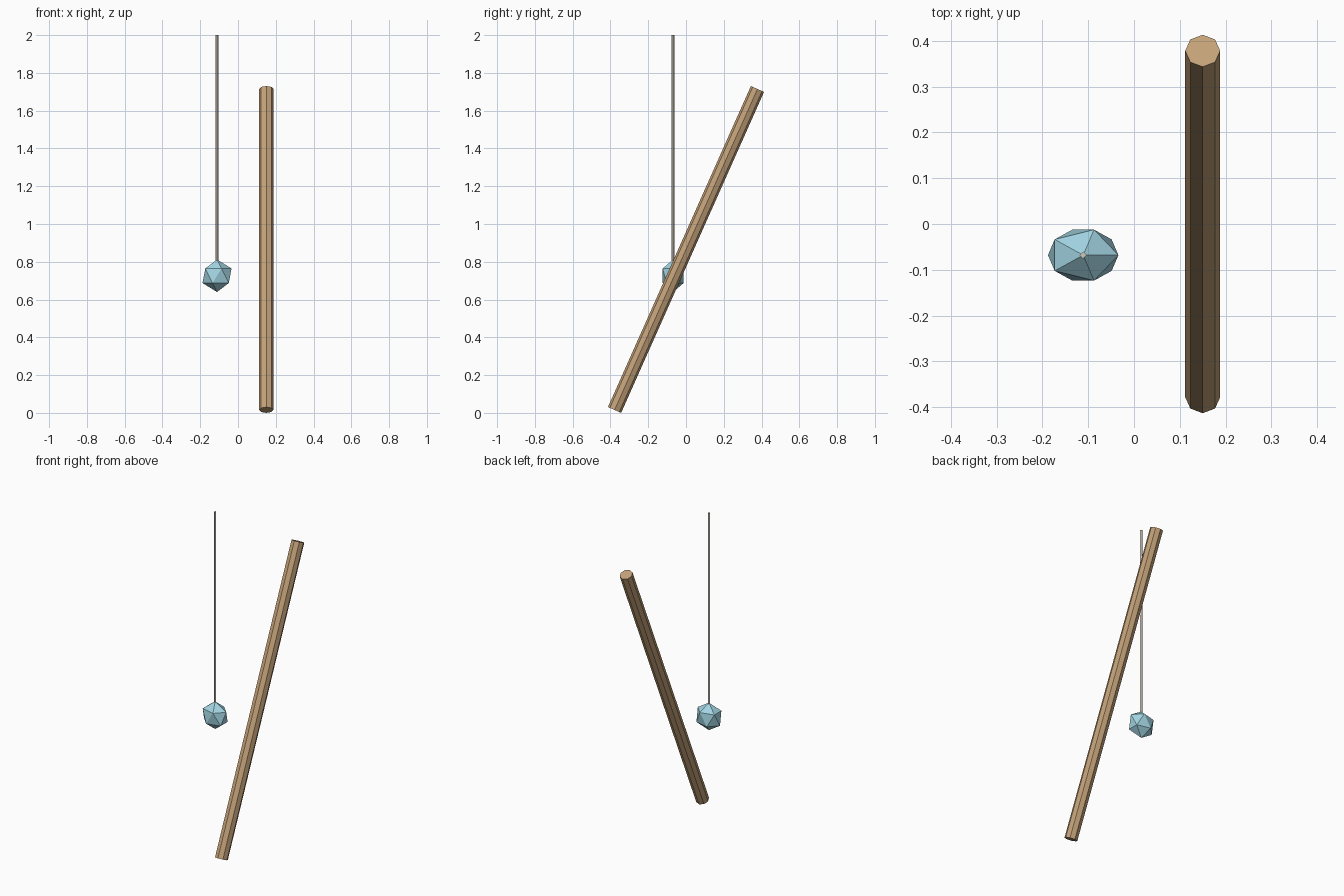
import bpy
from math import radians, sin, cos

if "Cube" in bpy.data.objects:
    bpy.data.objects.remove(bpy.data.objects["Cube"])


def paint(name, color):
    obj = bpy.context.object
    obj.name = name
    mat = bpy.data.materials.new(name + "_colour")
    mat.diffuse_color = (*color, 1)
    mat.use_nodes = True
    mat.node_tree.nodes["Principled BSDF"].inputs["Base Color"].default_value = mat.diffuse_color
    obj.data.materials.append(mat)
    return obj


def rod(name, sides, radius, length, centre, tilt, color):
    bpy.ops.mesh.primitive_cylinder_add(vertices=sides, radius=radius, depth=length,
                                        location=centre, rotation=(tilt, 0, 0))
    return paint(name, color)


# leaning octagonal pole, lowest edge resting on the ground
tilt, length, radius = radians(24), 1.86, 0.0382
rod("leaning_pole", 8, radius, length,
    (0.15, 0, length / 2 * cos(tilt) + radius * sin(tilt)), -tilt, (0.55, 0.36, 0.19))

# hanging faceted weight, flattened front to back
x, y, z, r = -0.111, -0.068, 0.726, 0.086
bpy.ops.mesh.primitive_ico_sphere_add(subdivisions=1, radius=r, location=(x, y, z))
weight = paint("hanging_weight", (0.36, 0.66, 0.76))
weight.scale = (1, 0.76, 1)

# thin four-sided cord from the weight up to the top
bottom, top = z + r - 0.006, 2.0
rod("cord", 4, 0.0078, top - bottom, (x, y, (top + bottom) / 2), 0, (0.62, 0.58, 0.5))
